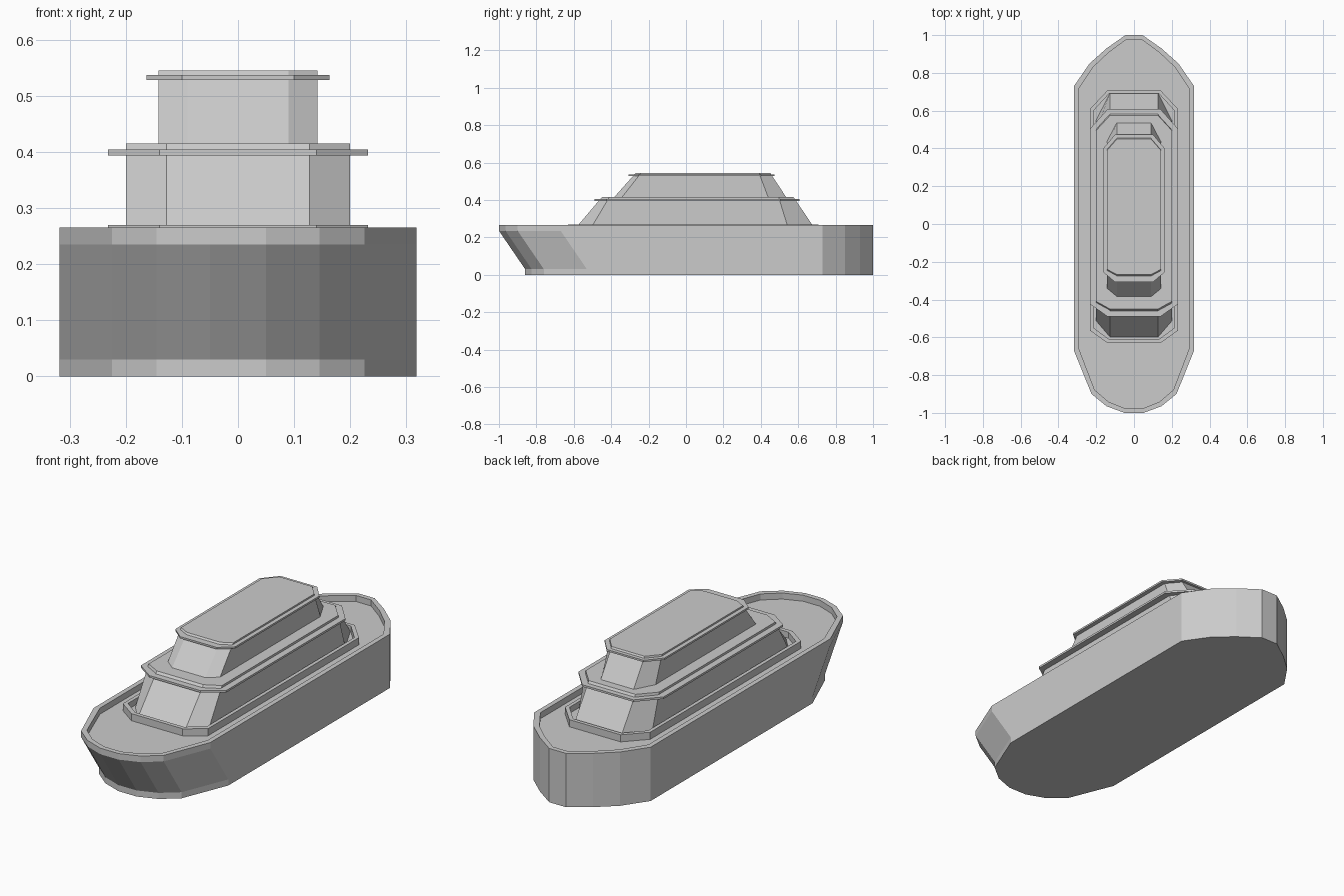
import bpy, bmesh

if "Cube" in bpy.data.objects:
    bpy.data.objects.remove(bpy.data.objects["Cube"])


def loft(name, rings):
    """Skin a stack of matching closed loops and cap both ends."""
    bm = bmesh.new()
    loops = [[bm.verts.new(p) for p in ring] for ring in rings]
    for a, b in zip(loops, loops[1:]):
        for i in range(len(a)):
            j = (i + 1) % len(a)
            bm.faces.new((a[i], a[j], b[j], b[i]))
    bm.faces.new(loops[0][::-1])
    bm.faces.new(loops[-1])
    bmesh.ops.recalc_face_normals(bm, faces=bm.faces)
    mesh = bpy.data.meshes.new(name)
    bm.to_mesh(mesh)
    bm.free()
    obj = bpy.data.objects.new(name, mesh)
    bpy.context.collection.objects.link(obj)
    return obj


def mirrored(half, z):
    """Closed loop from a right-hand half outline (front to back)."""
    return [(x, y, z) for x, y in half] + [(-x, y, z) for x, y in reversed(half)]


def octagon(x, xc, front, front_c, back_c, back, z):
    """Chamfered rectangle: xc, front_c and back_c place the cut corners."""
    return mirrored([(xc, front), (x, front_c), (x, back_c), (xc, back)], z)


# Hull: raked bow at the front, upright stern, thin bulwark around the deck
bow = [(0.05, -1.0), (0.145, -0.965), (0.225, -0.9), (0.318, -0.67)]
stern = [(0.318, 0.73), (0.235, 0.85), (0.145, 0.93), (0.045, 1.0)]
deck_line = bow + stern
keel_line = [(x, y + 0.14) for x, y in bow] + stern
inner_line = [(x * 0.925, y * 0.976) for x, y in deck_line]
loft("hull", [
    mirrored(keel_line, 0.0), mirrored(keel_line, 0.03),
    mirrored(deck_line, 0.235), mirrored(deck_line, 0.265),
    mirrored(inner_line, 0.265), mirrored(inner_line, 0.235),
])

# Low coaming wall around the foot of the lower cabin
outer = (0.232, 0.14, -0.63, -0.565, 0.61, 0.708)
inner = (0.214, 0.132, -0.61, -0.55, 0.60, 0.69)
loft("cabin_coaming", [octagon(*outer, 0.23), octagon(*outer, 0.27),
                       octagon(*inner, 0.27), octagon(*inner, 0.24)])

# Lower cabin with sloping ends, and its roof ledge
loft("lower_cabin", [
    octagon(0.2, 0.127, -0.60, -0.515, 0.55, 0.695, 0.238),
    octagon(0.2, 0.127, -0.45, -0.41, 0.495, 0.575, 0.415)])
ledge = (0.232, 0.14, -0.49, -0.425, 0.505, 0.608)
loft("lower_roof_ledge", [octagon(*ledge, 0.394), octagon(*ledge, 0.404)])

# Upper cabin and its roof ledge
loft("upper_cabin", [
    octagon(0.142, 0.09, -0.393, -0.35, 0.443, 0.542, 0.405),
    octagon(0.142, 0.09, -0.268, -0.24, 0.39, 0.45, 0.545)])
ledge = (0.163, 0.1, -0.308, -0.255, 0.4, 0.474)
loft("upper_roof_ledge", [octagon(*ledge, 0.528), octagon(*ledge, 0.537)])
